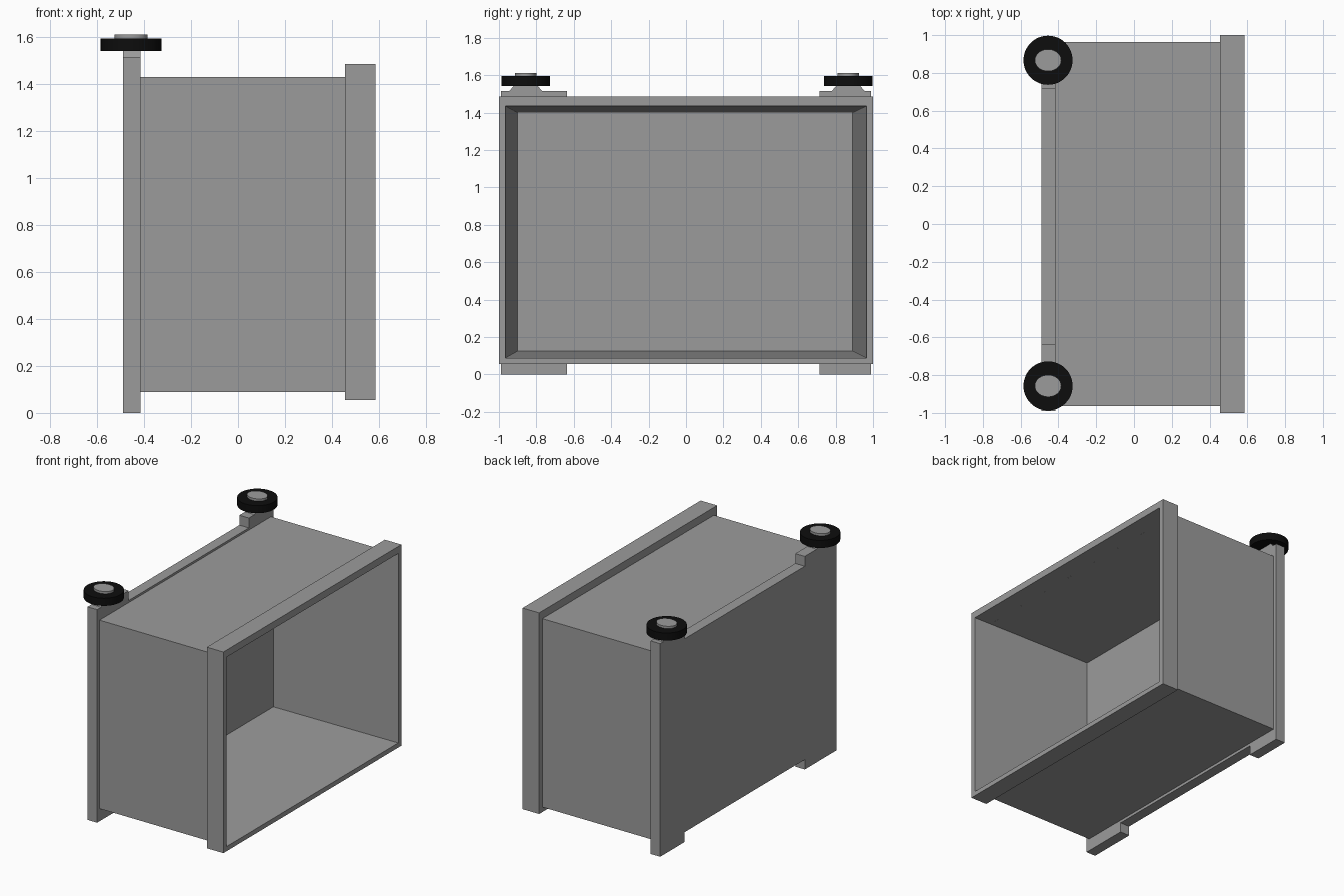
import bpy, bmesh, math

cube = bpy.data.objects.get("Cube")
if cube:
    bpy.data.objects.remove(cube, do_unlink=True)


def material(name, value):
    m = bpy.data.materials.new(name)
    m.use_nodes = True
    color = (value, value, value, 1)
    m.diffuse_color = color
    m.node_tree.nodes["Principled BSDF"].inputs["Base Color"].default_value = color
    return m


GREY = material("grey_plastic", 0.33)
BLACK = material("black_rubber", 0.004)


def finish(bm, name, mat):
    bmesh.ops.recalc_face_normals(bm, faces=bm.faces)
    mesh = bpy.data.meshes.new(name)
    bm.to_mesh(mesh)
    bm.free()
    mesh.materials.append(mat)
    ob = bpy.data.objects.new(name, mesh)
    bpy.context.collection.objects.link(ob)
    return ob


def loft(name, rings, mat):
    """Bridge rings of points in order and cap both ends."""
    bm = bmesh.new()
    loops = [[bm.verts.new(p) for p in ring] for ring in rings]
    n = len(loops[0])
    for a, b in zip(loops, loops[1:]):
        for i in range(n):
            j = (i + 1) % n
            bm.faces.new((a[i], a[j], b[j], b[i]))
    bm.faces.new(loops[0])
    bm.faces.new(loops[-1])
    return finish(bm, name, mat)


def extrude_x(name, outline, x0, x1, mat):
    return loft(name, [[(x, y, z) for y, z in outline] for x in (x0, x1)], mat)


def rect(x, y0, y1, z0, z1):
    return [(x, y0, z0), (x, y1, z0), (x, y1, z1), (x, y0, z1)]


def turned(name, profile, ratio, center, mat, sides=48):
    """Lathe a (radius, z) profile about z, with y scaled by ratio."""
    angles = [2 * math.pi * i / sides for i in range(sides)]
    rings = [[(center[0] + r * math.cos(a), center[1] + ratio * r * math.sin(a), z)
              for a in angles] for r, z in profile]
    ob = loft(name, rings, mat)
    bpy.ops.object.select_all(action="DESELECT")
    ob.select_set(True)
    bpy.context.view_layer.objects.active = ob
    bpy.ops.object.shade_smooth_by_angle(angle=math.radians(35))
    return ob


# Open box: outside wall, raised rim, tapered interior
body = (-0.963, 0.963, 0.09, 1.43)
rim = (-1.0, 1.0, 0.055, 1.485)
mouth = (-0.965, 0.965, 0.088, 1.435)
inner = (-0.9, 0.89, 0.125, 1.4)
loft("open_box", [rect(-0.415, *body), rect(0.455, *body), rect(0.455, *rim),
                  rect(0.585, *rim), rect(0.585, *mouth), rect(-0.345, *inner)], GREY)

# Back panel with projecting tabs at its corners
low, high = 0.07, 1.445
extrude_x("back_panel", [
    (-0.99, 0), (-0.635, 0), (-0.635, low), (0.715, low), (0.715, 0), (0.99, 0),
    (0.99, 1.515), (0.715, 1.515), (0.715, high), (-0.635, high),
    (-0.635, 1.515), (-0.99, 1.515)], -0.49, -0.415, GREY)

# Wheels lying flat on the upper tabs
for side, y in (("front", -0.857), ("back", 0.867)):
    extrude_x(side + "_wheel_mount", [(y - 0.088, 1.515), (y + 0.088, 1.515),
                                      (y + 0.065, 1.542), (y - 0.065, 1.542)],
              -0.49, -0.415, GREY)
    center = (-0.455, y)
    turned(side + "_tyre", [(0.13, 1.541), (0.13, 1.595)], 1, center, BLACK)
    turned(side + "_hub", [(0.07, 1.56), (0.07, 1.611)], 0.83, center, GREY)
